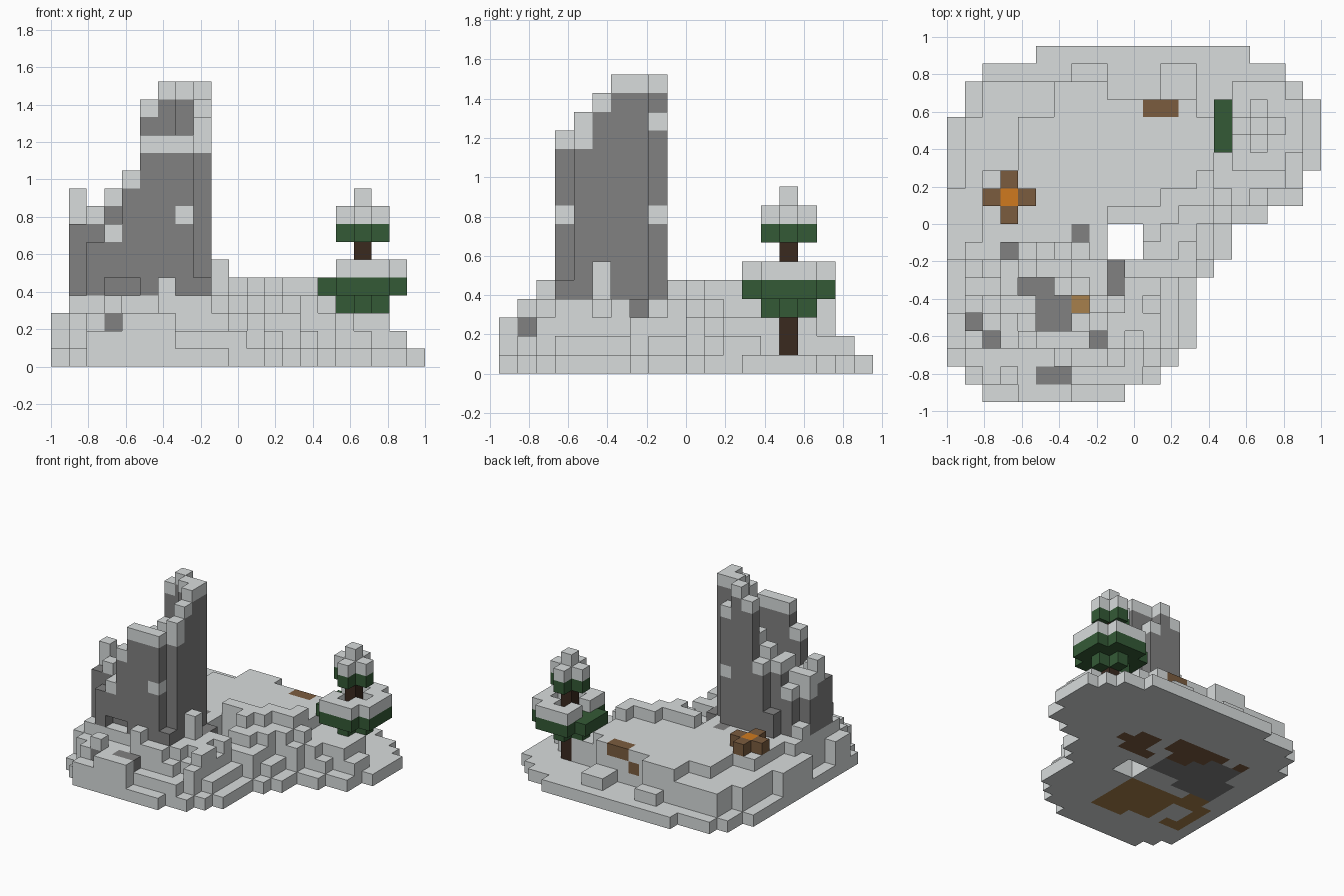
import bpy, bmesh, random

cube = bpy.data.objects.get("Cube")
if cube:
    bpy.data.objects.remove(cube, do_unlink=True)

random.seed(4)
COLS, ROWS = 21, 20
V = 2 / COLS  # edge of one block


def material(name, r, g, b):
    def lin(c):
        c /= 255
        return c / 12.92 if c < 0.04 else ((c + 0.055) / 1.055) ** 2.4
    mat = bpy.data.materials.new(name)
    mat.use_nodes = True
    colour = (lin(r), lin(g), lin(b), 1)
    mat.diffuse_color = colour
    mat.node_tree.nodes["Principled BSDF"].inputs["Base Color"].default_value = colour
    return mat


MATS = {
    "snow": material("snow", 216, 220, 220),
    "stone": material("stone", 129, 129, 129),
    "needles": material("needles", 52, 90, 54),
    "bark": material("bark", 58, 41, 31),
    "wood": material("wood", 123, 92, 63),
    "ember": material("ember", 208, 122, 30),
    "earth": material("earth", 167, 128, 76),
}


def build(name, cells):
    """Make one object from {(column, row from back, level): colour}, keeping outer faces only."""
    mesh = bpy.data.meshes.new(name)
    used = sorted(set(cells.values()))
    for key in used:
        mesh.materials.append(MATS[key])
    bm = bmesh.new()
    corners = {}

    def corner(p):
        if p not in corners:
            x, y, z = p
            corners[p] = bm.verts.new(((x - COLS / 2) * V, (y - ROWS / 2) * V, z * V))
        return corners[p]

    blocks = {(i, ROWS - 1 - r, k): c for (i, r, k), c in cells.items()}
    for pos, colour in blocks.items():
        for axis in range(3):
            for side in (0, 1):
                beside = list(pos)
                beside[axis] += 1 if side else -1
                if tuple(beside) in blocks:
                    continue
                loop = []
                for u, w in ((0, 0), (1, 0), (1, 1), (0, 1)):
                    p = list(pos)
                    p[axis] += side
                    p[(axis + 1) % 3] += u
                    p[(axis + 2) % 3] += w
                    loop.append(corner(tuple(p)))
                face = bm.faces.new(loop if side else loop[::-1])
                face.material_index = used.index(colour)
    bm.to_mesh(mesh)
    bm.free()
    obj = bpy.data.objects.new(name, mesh)
    bpy.context.collection.objects.link(obj)
    return obj


def rect(i0, i1, r0, r1):
    return {(i, r) for i in range(i0, i1 + 1) for r in range(r0, r1 + 1)}


def plus(ci, cr, size):
    """Square patch without its corners."""
    return {(ci + a, cr + b) for a in range(-size, size + 1)
            for b in range(-size, size + 1) if abs(a) + abs(b) < 2 * size}


# Island outline: first and last column of each row
left = [5, 2, 1, 1] + [0] * 14 + [1, 2]
right = [17, 19, 20] + [21] * 4 + [20, 20, 18, 16, 16, 15] + [14] * 4 + [13, 12, 10]
foot = {(i, r) for r in range(ROWS) for i in range(left[r], right[r])}
foot -= rect(9, 10, 10, 11)


def run(i, r, step):
    """Rows of ground left between a cell and the rim."""
    n = 0
    while 0 <= r + step < ROWS and left[r + step] <= i < right[r + step]:
        r += step
        n += 1
    return n


# Terraced ground
height = {}
for i, r in sorted(foot):
    back, front, east, west = run(i, r, -1), run(i, r, 1), right[r] - 1 - i, i - left[r]
    h = min(4, 1 + front, 1 + east, 1 + 2 * west, 1 if back < 2 else 4)
    if east < 6 and r > 7 and 1 < h < 4 and random.random() < 0.3:
        h += 1
    height[i, r] = h


def level(cells, h):
    height.update({c: h for c in cells if c in foot})


level(rect(15, 20, 0, 6) | rect(14, 14, 0, 3) | rect(9, 13, 0, 2), 1)  # clearing round the tree
level(rect(19, 19, 6, 7), 2)                           # bank in front of the tree
level(rect(15, 18, 5, 7) | rect(15, 16, 4, 4), 3)
level(rect(6, 13, 3, 3) | rect(6, 8, 2, 2), 4)         # back edge of the plateau
level(rect(12, 13, 1, 2) | rect(7, 8, 1, 1), 2)
level(rect(2, 5, 2, 3) | rect(1, 3, 4, 6), 3)
level(rect(0, 0, 8, 11) | rect(0, 0, 15, 16), 3)       # west shoulder
level(rect(0, 5, 17, 18) - {(0, 17), (1, 18)}, 3)      # front mound
level(rect(7, 10, 18, 18) | rect(2, 3, 19, 19), 2)
level({(4, 19), (5, 19), (6, 19), (5, 18), (6, 18)}, 3)
level({(3, 18)}, 4)
level(rect(1, 8, 11, 16), 4)                           # footing of the crag
level({(9, 12), (9, 13)}, 4)
level(rect(10, 13, 12, 12), 3)
level({(6, 17)}, 5)
level({(9, 14)}, 6)
level({(14, 7)} | rect(12, 14, 8, 8) | rect(9, 12, 9, 9) | {(11, 10)}, 5)  # raised lip

bare = {(7, 10), (9, 12), (9, 13), (5, 18), (6, 18)}
bare |= rect(4, 5, 13, 13) | rect(5, 6, 14, 15)
ground = {(i, r, k): "snow" for (i, r), h in height.items() for k in range(h)}
for c in bare:
    ground[(*c, height[c] - 1)] = "stone"
ground[3, 18, 2] = "stone"
ground[7, 14, 3] = "earth"

# Log sunk into the plateau edge
for spot in ((11, 3, 3), (12, 3, 3), (10, 3, 2)):
    ground[spot] = "wood"

# Patches under the island
patches = (
    ("stone", rect(3, 8, 6, 9) | rect(2, 5, 8, 10)),
    ("earth", rect(4, 8, 12, 15) | rect(6, 8, 16, 16) | rect(2, 3, 11, 12) | rect(1, 1, 12, 15) | {(2, 15)}),
    ("wood", rect(11, 12, 6, 8) | rect(6, 9, 5, 6) | rect(7, 8, 7, 7) | {(10, 8), (13, 7), (5, 5), (3, 5)}),
)
for colour, patch in patches:
    for c in patch:
        ground[(*c, 0)] = colour
build("snowy_ground", ground)

# Hollow crag: block heights from back row to front row
crag_heights = (
    (4, 4, 6, 10, 15, 16, 14, 4),
    (5, 8, 10, 11, 12, 12, 16, 16),
    (9, 9, 10, 4, 4, 6, 9, 16),
    (10, 8, 6, 6, 4, 4, 4, 15),
    (8, 9, 8, 7, 4, 4, 9, 14),
    (4, 7, 8, 11, 13, 13, 13, 5),
)
bare_tops = {(3, 11), (1, 15), (2, 16), (8, 16)}
crag = {}
for row, line in enumerate(crag_heights):
    for col, h in enumerate(line):
        i, r = col + 1, row + 11
        snow = 0 if (i, r) in bare_tops else 2 if i == 1 else 1
        for k in range(4, h):
            crag[i, r, k] = "snow" if k >= h - snow else "stone"
for spot in ((7, 16, 8), (7, 11, 8), (8, 15, 12)):
    crag[spot] = "snow"
for i in (3, 4):  # low opening in the front wall
    del crag[i, 16, 4]
build("crag", crag)

# Fir tree, with bare needles close to the trunk
TI, TR = 17, 4
build("tree_trunk", {(TI, TR, k): "bark" for k in range(1, 7)})
lower = {(*c, 3): "needles" for c in plus(TI, TR, 1)}
lower.update({(*c, 4): "needles" for c in plus(TI, TR, 2)})
lower.update({(*c, 5): "snow" for c in plus(TI, TR, 2) - plus(TI, TR, 1) if c[0] > TI - 2})
build("lower_branches", lower)
upper = {(*c, 7): "needles" for c in plus(TI, TR, 1)}
upper.update({(*c, 8): "snow" for c in plus(TI, TR, 1)})
upper[TI, TR, 9] = "snow"
build("upper_branches", upper)

# Campfire
fire = {(*c, 4): "wood" for c in plus(3, 8, 1)}
fire[3, 8, 4] = "ember"
build("campfire", fire)
